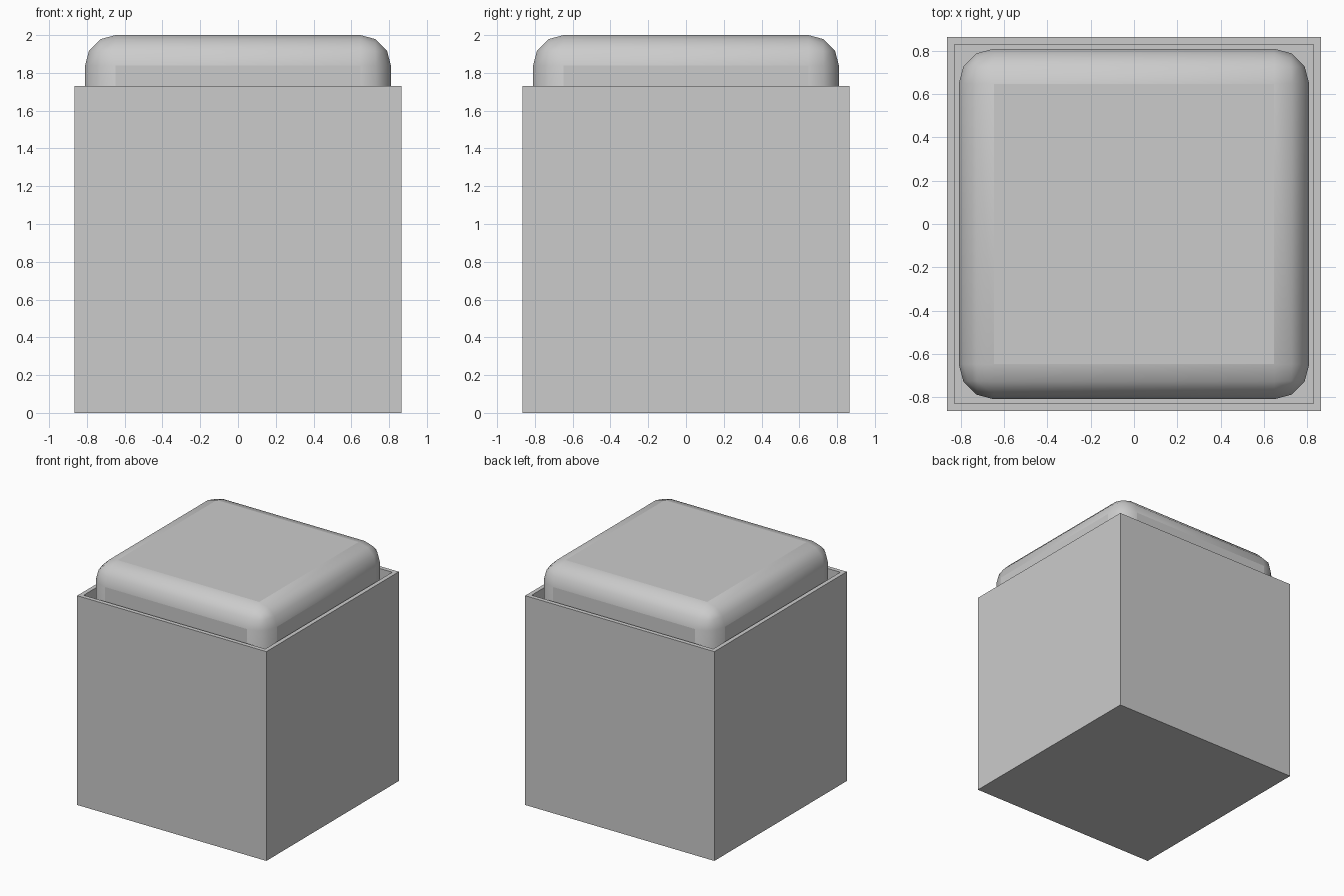
import bpy, bmesh
from mathutils import Matrix

if "Cube" in bpy.data.objects:
    bpy.data.objects.remove(bpy.data.objects["Cube"])


def make_object(name, bm):
    bmesh.ops.recalc_face_normals(bm, faces=bm.faces)
    mesh = bpy.data.meshes.new(name)
    bm.to_mesh(mesh)
    bm.free()
    obj = bpy.data.objects.new(name, mesh)
    bpy.context.collection.objects.link(obj)
    return obj


def cube_mesh(size, bottom):
    bm = bmesh.new()
    bmesh.ops.create_cube(bm, size=size,
                          matrix=Matrix.Translation((0, 0, bottom + size / 2)))
    return bm


# Open-topped box with thin walls
bm = cube_mesh(1.73, 0)
top = [f for f in bm.faces if f.normal.z > 0.9]
bmesh.ops.delete(bm, geom=top, context='FACES_ONLY')
box = make_object("open_box", bm)
wall = box.modifiers.new("wall", 'SOLIDIFY')
wall.thickness = 0.035
wall.offset = -1
wall.use_even_offset = True

# Rounded block sitting inside, its top rising above the rim
bm = cube_mesh(1.62, 0.38)
bmesh.ops.bevel(bm, geom=bm.edges[:], offset=0.162, offset_type='OFFSET',
                segments=3, profile=0.5, affect='EDGES')
for f in bm.faces:
    f.smooth = f.calc_area() < 1  # flat sides, smooth rounding
make_object("rounded_block", bm)
